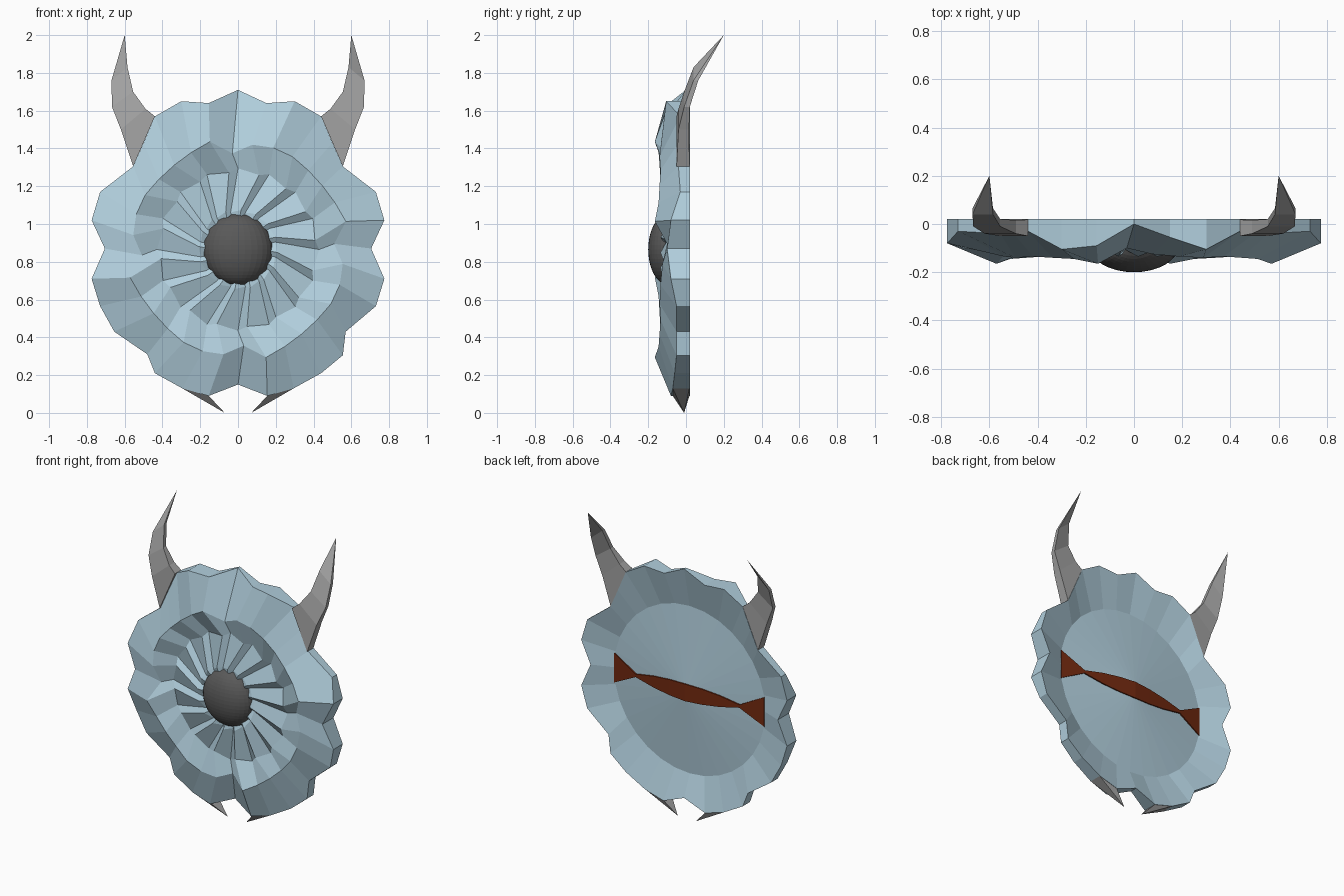
import bpy, bmesh
from math import cos, sin, pi

if "Cube" in bpy.data.objects:
    bpy.data.objects.remove(bpy.data.objects["Cube"])

N = 32
CZ = 0.865


def material(name, rgb):
    m = bpy.data.materials.new(name)
    m.diffuse_color = (*rgb, 1)
    m.use_nodes = True
    m.node_tree.nodes["Principled BSDF"].inputs["Base Color"].default_value = m.diffuse_color
    return m


BLUE = material("pale_blue", (0.44, 0.62, 0.72))
HORN = material("horn_grey", (0.36, 0.36, 0.36))
DARK = material("dark_grey", (0.10, 0.10, 0.10))
RUST = material("rust_leather", (0.17, 0.022, 0.005))


def finish(bm, name, mat):
    bmesh.ops.recalc_face_normals(bm, faces=bm.faces[:])
    me = bpy.data.meshes.new(name)
    bm.to_mesh(me)
    bm.free()
    me.materials.append(mat)
    ob = bpy.data.objects.new(name, me)
    bpy.context.collection.objects.link(ob)
    return ob


def loft(name, mat, rings, tip=None, apex=None):
    """Skin closed rings of points; optional start apex and end tip points."""
    bm = bmesh.new()
    vs = [[bm.verts.new(p) for p in r] for r in rings]
    n = len(vs[0])
    for a, b in zip(vs, vs[1:]):
        for i in range(n):
            j = (i + 1) % n
            bm.faces.new((a[i], a[j], b[j], b[i]))
    for point, ring in ((apex, vs[0]), (tip, vs[-1])):
        if point:
            t = bm.verts.new(point)
            for i in range(n):
                bm.faces.new((ring[i], ring[(i + 1) % n], t))
        else:
            bm.faces.new(ring)
    return finish(bm, name, mat)


# Shield: scalloped outline (x, z, front y) from the top down one side
half = [(0, 1.71, 0), (.15, 1.64, -.055), (.30, 1.65, -.105), (.44, 1.57, -.03),
        (.50, 1.43, -.04), (.555, 1.305, -.04), (.73, 1.17, -.03), (.775, 1.02, -.08),
        (.705, .87, -.10), (.775, .71, -.08), (.73, .565, -.05), (.57, .43, -.05),
        (.555, .305, -.05), (.44, .21, -.06), (.295, .13, -.07), (.155, .09, -.08),
        (0, .15, -.03)]
left = list(half)
left[11], left[12] = (.655, .43, -.05), (.48, .31, -.05)
left[1] = (.155, 1.64, -.09)
outline = half + [(-x, z, y) for x, z, y in left[15:0:-1]]


def ring(radius, depth, shift=0.0, stagger=0.0):
    """Ring running clockwise from the top; radius and depth cycle per segment."""
    pts = []
    for k in range(N):
        s = k + shift + (stagger if k % 2 else 0)
        a = pi / 2 - 2 * pi * s / N
        r = radius[k % len(radius)]
        pts.append((r * cos(a), depth[k % len(depth)], CZ + r * sin(a)))
    return pts


back_inner = ring([.57], [-.04])
back_outer = [(x, .02, z) for x, z, y in outline]
front_outer = [(x, y, z) for x, z, y in outline]
# Each quarter of the ridge rises and then drops back in one step
ridge = ring([.51, .56, .57, .57, .56, .56, .57, .59],
             [-.10, -.125, -.135, -.14, -.135, -.14, -.145, -.165], -.3)
valley = ring([.43, .41], [-.08, -.10], 0, .4)
hub = ring([.20, .21], [-.105, -.135], -1, .4)
hub_core = ring([.13], [-.11], -1)
loft("shield_body", BLUE,
     [back_inner, back_outer, front_outer, ridge, valley, hub, hub_core],
     apex=(0, .01, CZ))

# Domed boss in the centre, flat behind
bm = bmesh.new()
bmesh.ops.create_uvsphere(bm, u_segments=32, v_segments=24, radius=1)
bmesh.ops.bisect_plane(bm, geom=bm.verts[:] + bm.edges[:] + bm.faces[:],
                       plane_co=(0, .05, 0), plane_no=(0, 1, 0), clear_outer=True)
for v in bm.verts:
    v.co = (v.co.x * .185, v.co.y * .11 - .09, v.co.z * .19 + CZ)
finish(bm, "centre_boss", DARK)

# Strap on the back: wide ends, pinched, then a lens-shaped grip
bm = bmesh.new()
stations = [(-.565, .10, -.034), (-.39, .01, -.015), (-.25, .038, -.004),
            (-.12, .053, .006), (0, .058, .014)]
stations += [(-x, h, y) for x, h, y in stations[3::-1]]
rows = []
for x, h, y in stations:
    rows.append([bm.verts.new((x, yy, CZ + s * h))
                 for yy, s in ((y, 1), (y, -1), (y - .015, -1), (y - .015, 1))])
for a, b in zip(rows, rows[1:]):
    for i in range(4):
        j = (i + 1) % 4
        bm.faces.new((a[i], a[j], b[j], b[i]))
bm.faces.new(rows[0])
bm.faces.new(rows[-1])
finish(bm, "back_strap", RUST)


# Horns and lower spikes, mirrored on both sides
def section(s, outer, inner, y0, y1):
    return [(s * outer[0], y0, outer[1]), (s * inner[0], y0, inner[1]),
            (s * inner[0], y1, inner[1]), (s * outer[0], y1, outer[1])]


for side, s in (("right", 1), ("left", -1)):
    loft(side + "_horn", HORN, [
        section(s, (.555, 1.305), (.44, 1.57), -.05, .018),
        section(s, (.62, 1.50), (.49, 1.61), -.04, .016),
        section(s, (.667, 1.62), (.555, 1.70), -.01, .02),
        section(s, (.67, 1.76), (.585, 1.83), .04, .065)], tip=(s * .6, .2, 2.0))
    loft(side + "_lower_spike", HORN, [
        section(s, (.295, .13), (.155, .09), -.07, .018)], tip=(s * .07, -.01, 0))
